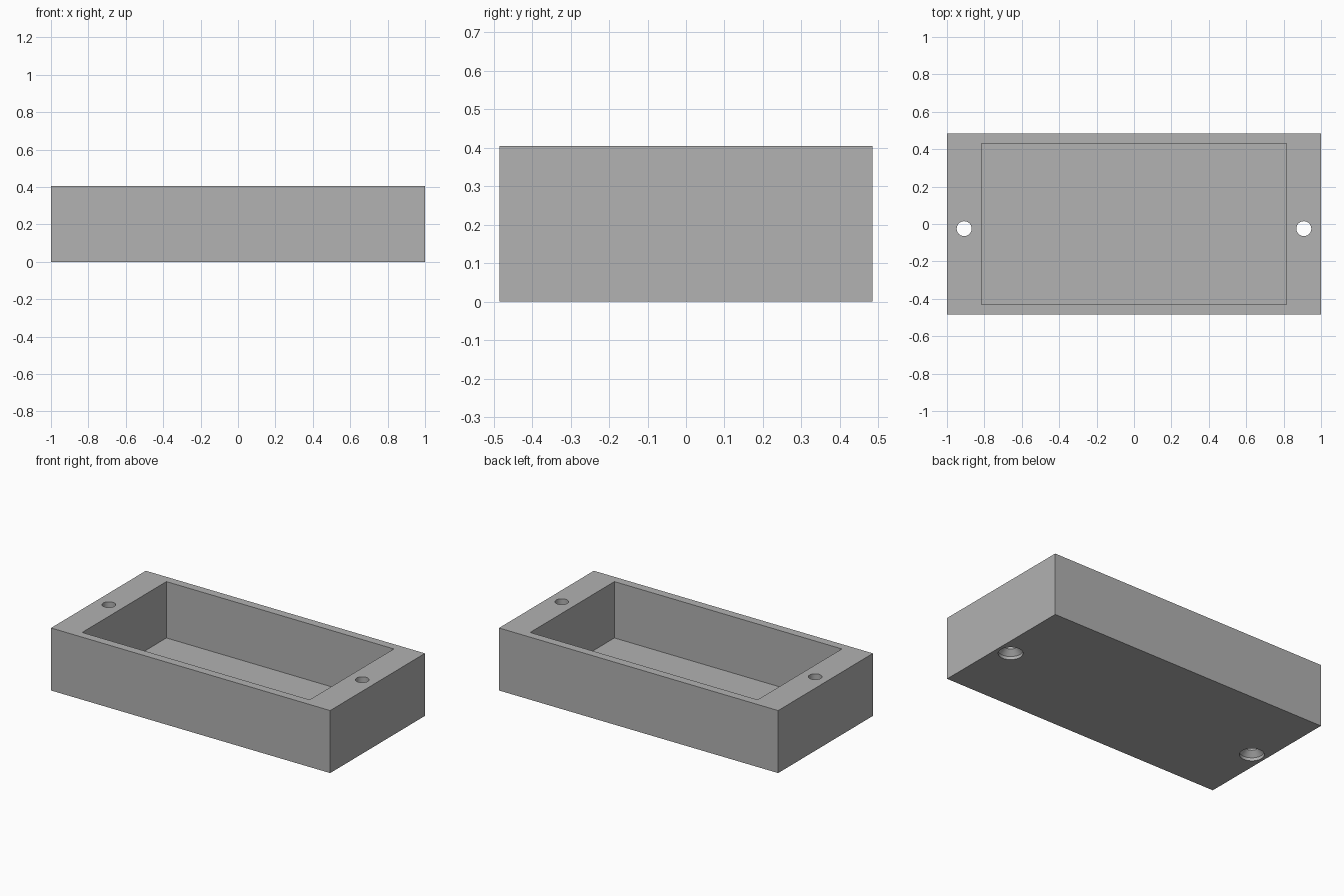
import bpy, bmesh, math

cube = bpy.data.objects.get("Cube")
if cube:
    bpy.data.objects.remove(cube, do_unlink=True)

grey = bpy.data.materials.new("plain grey")
grey.use_nodes = True
colour = (0.445, 0.445, 0.445, 1)
grey.diffuse_color = colour
grey.node_tree.nodes["Principled BSDF"].inputs["Base Color"].default_value = colour

HEIGHT = 0.405
FLOOR = 0.04


def finish(bm, name):
    bmesh.ops.recalc_face_normals(bm, faces=bm.faces)
    mesh = bpy.data.meshes.new(name)
    bm.to_mesh(mesh)
    bm.free()
    mesh.materials.append(grey)
    obj = bpy.data.objects.new(name, mesh)
    bpy.context.collection.objects.link(obj)
    return obj


def box(name, half_x, half_y, z0, z1):
    bm = bmesh.new()
    bmesh.ops.create_cube(bm, size=2)
    for v in bm.verts:
        v.co = (v.co.x * half_x, v.co.y * half_y, z1 if v.co.z > 0 else z0)
    return finish(bm, name)


def turned(name, x, y, profile, sides=32):
    """Closed solid turned from (radius, height) pairs."""
    bm = bmesh.new()
    rings = []
    for r, z in profile:
        angles = [math.tau * i / sides for i in range(sides)]
        rings.append([bm.verts.new((x + r * math.cos(a), y + r * math.sin(a), z))
                      for a in angles])
    for low, high in zip(rings, rings[1:]):
        for i in range(sides):
            j = (i + 1) % sides
            bm.faces.new((low[i], low[j], high[j], high[i]))
    bm.faces.new(rings[0])
    bm.faces.new(rings[-1])
    return finish(bm, name)


def cut(target, cutter):
    cutter.hide_render = True
    mod = target.modifiers.new("cut", 'BOOLEAN')
    mod.operation = 'DIFFERENCE'
    mod.solver = 'EXACT'
    mod.object = cutter
    bpy.context.view_layer.objects.active = target
    bpy.ops.object.modifier_apply(modifier=mod.name)
    bpy.data.objects.remove(cutter, do_unlink=True)


# Open tray with thick end walls
tray = box("tray_body", 1.0, 0.485, 0, HEIGHT)
cut(tray, box("cavity_cutter", 0.815, 0.431, FLOOR, HEIGHT + 0.1))

# Screw hole through each end wall, with a recess for the head underneath
hole = [(0.072, -0.05), (0.072, 0.02), (0.04, 0.052), (0.04, HEIGHT + 0.05)]
for side in (-1, 1):
    cut(tray, turned("screw_hole_cutter", side * 0.908, -0.025, hole))

# Smooth hole walls, crisp edges elsewhere
bpy.ops.object.select_all(action='DESELECT')
tray.select_set(True)
bpy.context.view_layer.objects.active = tray
bpy.ops.object.shade_smooth_by_angle(angle=math.radians(30))
